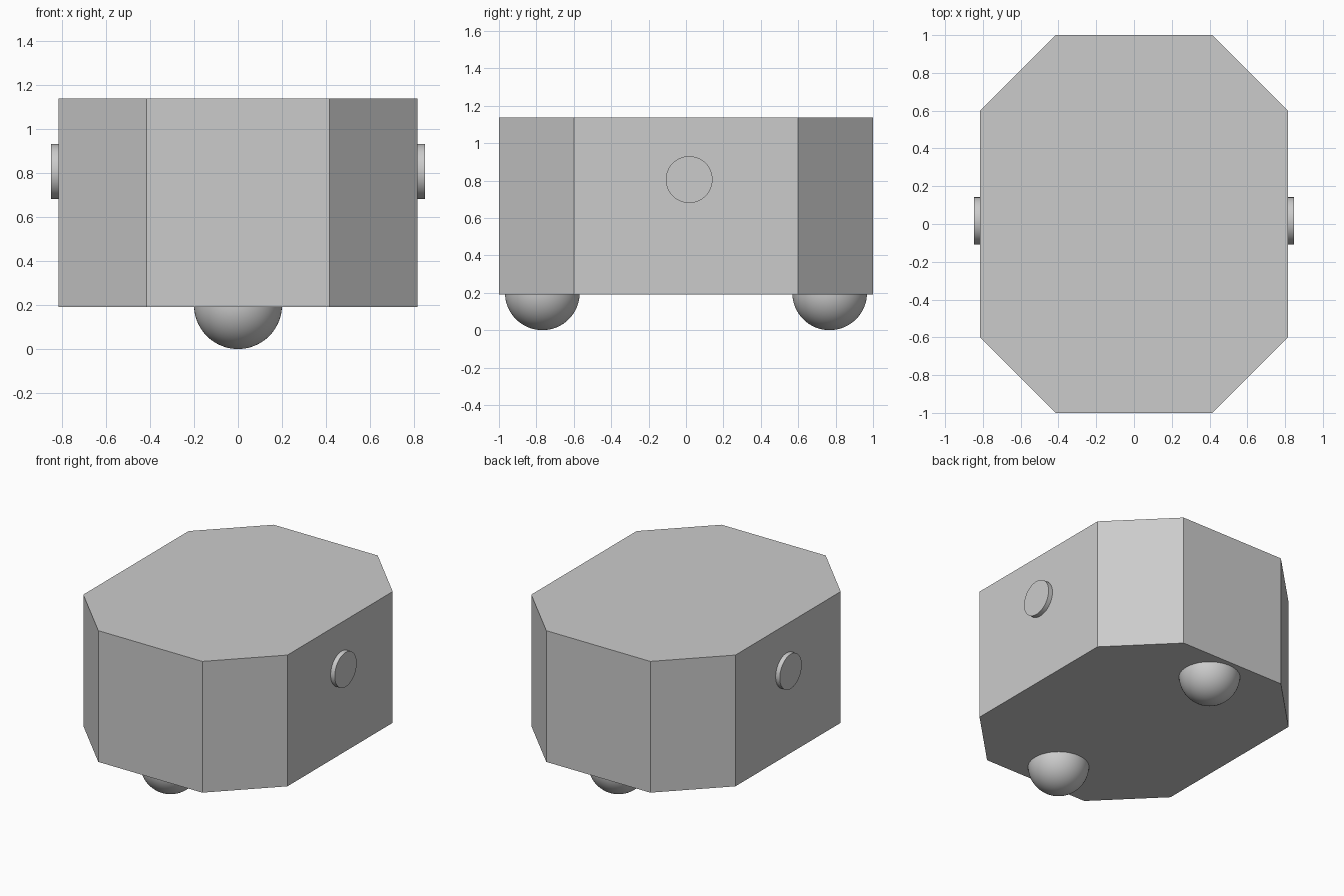
import bpy, bmesh
from math import radians, pi

if "Cube" in bpy.data.objects:
    bpy.data.objects.remove(bpy.data.objects["Cube"])

HX, HY, CUT = 0.815, 1.0, 0.4      # half sizes and corner cut of the body
Z0, Z1 = 0.19, 1.137


def shade(obj):
    bpy.ops.object.select_all(action='DESELECT')
    obj.select_set(True)
    bpy.context.view_layer.objects.active = obj
    bpy.ops.object.shade_smooth_by_angle(angle=radians(30))


# Body: octagonal outline extruded upwards
outline = [(HX, HY - CUT), (HX - CUT, HY), (CUT - HX, HY), (-HX, HY - CUT),
           (-HX, CUT - HY), (CUT - HX, -HY), (HX - CUT, -HY), (HX, CUT - HY)]
bm = bmesh.new()
base = bm.faces.new([bm.verts.new((x, y, Z0)) for x, y in outline])
top = bmesh.ops.extrude_face_region(bm, geom=[base])["geom"]
bmesh.ops.translate(bm, vec=(0, 0, Z1 - Z0),
                    verts=[v for v in top if isinstance(v, bmesh.types.BMVert)])
bmesh.ops.recalc_face_normals(bm, faces=bm.faces)
mesh = bpy.data.meshes.new("body")
bm.to_mesh(mesh)
bm.free()
bpy.context.collection.objects.link(bpy.data.objects.new("body", mesh))

# Ball feet, half sunk into the underside
for name, side in (("front_ball", -1), ("back_ball", 1)):
    bpy.ops.mesh.primitive_uv_sphere_add(segments=64, ring_count=32, radius=0.2,
                                         location=(0, side * 0.768, 0.2))
    ball = bpy.context.object
    ball.name = name
    shade(ball)

# Round side hubs
for name, side in (("left_hub", -1), ("right_hub", 1)):
    bpy.ops.mesh.primitive_cylinder_add(vertices=64, radius=0.125, depth=0.068,
                                        location=(side * 0.814, 0.017, 0.805),
                                        rotation=(0, pi / 2, 0))
    hub = bpy.context.object
    hub.name = name
    shade(hub)
